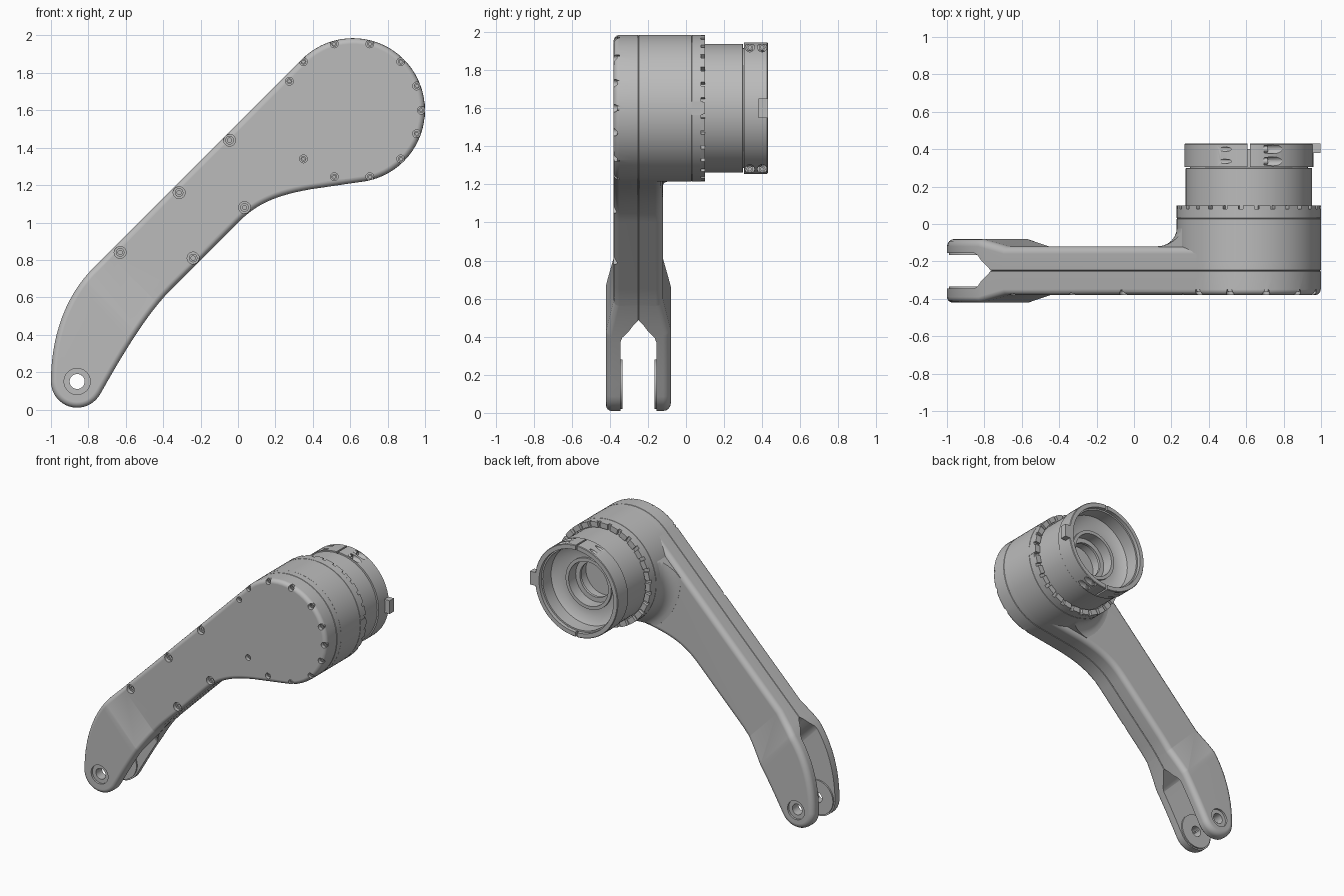
import bpy, bmesh
from math import sin, cos, radians, pi
from mathutils import Vector, Matrix
from mathutils.geometry import interpolate_bezier

if "Cube" in bpy.data.objects:
    bpy.data.objects.remove(bpy.data.objects["Cube"])

grey = bpy.data.materials.new("mid_grey")
grey.use_nodes = True
grey.diffuse_color = (0.5, 0.5, 0.5, 1)
grey.node_tree.nodes["Principled BSDF"].inputs["Base Color"].default_value = (0.5, 0.5, 0.5, 1)

HEAD, HEAD_R = (0.614, 1.60), 0.385
PIN, FOOT_R = (-0.86, 0.15), 0.14
SEAM = -0.25


def finish(name, bm):
    bmesh.ops.recalc_face_normals(bm, faces=bm.faces)
    mesh = bpy.data.meshes.new(name)
    bm.to_mesh(mesh)
    bm.free()
    mesh.materials.append(grey)
    ob = bpy.data.objects.new(name, mesh)
    bpy.context.collection.objects.link(ob)
    return ob


def lathe(name, profile, centres, steps=24, closed=False, turn=0):
    """Revolve (radius, depth) points about y at each (x, y, z) centre."""
    bm = bmesh.new()
    for c in centres:
        place = Matrix.Translation(c) @ Matrix.Rotation(turn, 4, 'Z')
        verts = [bm.verts.new((r, y, 0)) for r, y in profile]
        pairs = list(zip(verts, verts[1:]))
        if closed:
            pairs.append((verts[-1], verts[0]))
        edges = [bm.edges.new(p) for p in pairs]
        out = bmesh.ops.spin(bm, geom=verts + edges, cent=(0, 0, 0), axis=(0, 1, 0),
                             angle=2 * pi, steps=steps, use_duplicate=False)
        new = set(verts) | {v for e in bm.edges if not e.tag for v in e.verts}
        bmesh.ops.transform(bm, matrix=place, verts=list(new))
        for e in bm.edges:
            e.tag = True
    bmesh.ops.remove_doubles(bm, verts=bm.verts, dist=1e-4)
    return finish(name, bm)


def rod(name, r, y0, y1, centres, steps=24, turn=0):
    return lathe(name, [(0, y0), (r, y0), (r, y1), (0, y1)], centres, steps, False, turn)


def box(name, lo, hi):
    bm = bmesh.new()
    bmesh.ops.create_cube(bm, size=1)
    lo, hi = Vector(lo), Vector(hi)
    for v in bm.verts:
        v.co = Vector(a * b for a, b in zip(v.co, hi - lo)) + (lo + hi) / 2
    return finish(name, bm)


def boolean(ob, cutter, op='DIFFERENCE', keep=False):
    mod = ob.modifiers.new("cut", 'BOOLEAN')
    mod.operation, mod.object, mod.solver = op, cutter, 'EXACT'
    with bpy.context.temp_override(object=ob, active_object=ob, selected_objects=[ob]):
        bpy.ops.object.modifier_apply(modifier=mod.name)
    if not keep:
        bpy.data.objects.remove(cutter)


def arc(c, r, a0, a1, step):
    n = round(abs(a1 - a0) / step)
    angles = [radians(a0 + (a1 - a0) * i / n) for i in range(n + 1)]
    return [Vector((c[0] + r * cos(a), c[1] + r * sin(a))) for a in angles]


def bez(*p):
    return [v.to_2d() for v in interpolate_bezier(*[Vector((*q, 0)) for q in p], 14)]


def outline(inset=0):
    """Side profile of the whole arm, clockwise in x and z."""
    pts = arc(HEAD, HEAD_R, 135, -81, 6)
    pts += bez((0.39, 1.178), (0.2, 1.145), (0.1, 1.1), (0, 1))
    pts += bez((-0.35, 0.65), (-0.46, 0.54), (-0.57, 0.38), (-0.735, 0.085))
    pts += arc(PIN, FOOT_R, -36, -172, 8)
    pts += bez((-1, 0.15), (-1, 0.38), (-0.93, 0.59), (-0.79, 0.74))
    res = []
    for i, p in enumerate(pts):
        t = (pts[(i + 1) % len(pts)] - pts[i - 1]).normalized()
        res.append(p - inset * Vector((-t.y, t.x)))
    return res


def prism(y0, y1, inset=0):
    bm = bmesh.new()
    face = bm.faces.new([bm.verts.new((p.x, y0, p.y)) for p in outline(inset)])
    out = bmesh.ops.extrude_face_region(bm, geom=[face])
    moved = [g for g in out["geom"] if isinstance(g, bmesh.types.BMVert)]
    bmesh.ops.translate(bm, verts=moved, vec=(0, y1 - y0, 0))
    bmesh.ops.recalc_face_normals(bm, faces=bm.faces)
    return bm


def rim(bm, test):
    def mixed(e):
        a, b = (abs(f.normal.y) > 0.7 for f in e.link_faces)
        return a != b
    return [e for e in bm.edges if mixed(e) and all(test(v.co.y) for v in e.verts)]


WIDE, NARROW = -0.14, 0.14


def half_shell(name, outer, radius):
    """One half of the arm, thickened toward the fork and rounded on its rim."""
    bm = prism(SEAM, outer)
    side = 1 if outer > SEAM else -1
    for s in (WIDE, NARROW):
        bmesh.ops.bisect_plane(bm, geom=bm.verts[:] + bm.edges[:] + bm.faces[:],
                               plane_co=(s, 0, 0), plane_no=(1, 0, 1))
    for v in bm.verts:
        if abs(v.co.y - outer) < 1e-4:
            k = (NARROW - v.co.x - v.co.z) / (NARROW - WIDE)
            v.co.y += side * 0.04 * min(max(k, 0), 1)
    bm.normal_update()
    bmesh.ops.bevel(bm, geom=rim(bm, lambda y: abs(y - SEAM) > 0.05), offset=radius,
                    segments=4, profile=0.5, affect='EDGES')
    bm.normal_update()
    bmesh.ops.bevel(bm, geom=rim(bm, lambda y: abs(y - SEAM) < 1e-4), offset=0.003,
                    segments=1, affect='EDGES')
    return finish(name, bm)


def at(points, y=0):
    return [(x, y, z) for x, z in points]


front = half_shell("front_cover", -0.38, 0.03)
back = half_shell("back_housing", -0.12, 0.04)

# Fork slot, running along the arm and ending in a pointed arch
half = [(-1.2, 0.095), (-0.14, 0.095), (-0.11, 0.085), (-0.07, 0.05), (-0.03, 0.025)]
shape = half + [(0, 0)] + [(u, -w) for u, w in reversed(half)]
along, across = Vector((1, 0, 1)).normalized(), Vector((1, 0, -1)).normalized()
bm = bmesh.new()
face = bm.faces.new([bm.verts.new(along * u + Vector((0, SEAM + w, 0)) - across * 1.5) for u, w in shape])
out = bmesh.ops.extrude_face_region(bm, geom=[face])
bmesh.ops.translate(bm, vec=across * 3,
                    verts=[g for g in out["geom"] if isinstance(g, bmesh.types.BMVert)])
slot = finish("slot_cutter", bm)
boolean(front, slot, keep=True)
boolean(back, slot)

# Pin bores with shallow outer recesses and inner washers
for ob, side in ((front, -1), (back, 1)):
    boolean(ob, rod("bore_cutter", 0.04, -0.6, 0.1, at([PIN]), 32))
    a, b = sorted((SEAM + side * 0.155, SEAM + side * 0.3))
    boolean(ob, rod("recess_cutter", 0.07, a, b, at([PIN]), 32))
    a, b = SEAM + side * 0.084, SEAM + side * 0.1
    lathe("fork_washer", [(0.04, a), (0.13, a), (0.13, b), (0.04, b)], at([PIN], 0), 40, True)

# Cover screws set into counterbores around the rim
small = [(0.35, 1.86), (0.515, 1.955), (0.705, 1.955), (0.87, 1.86), (0.955, 1.73), (0.98, 1.6),
         (0.955, 1.475), (0.87, 1.34), (0.705, 1.245), (0.515, 1.245), (0.35, 1.34), (0.275, 1.755)]
large = [(-0.045, 1.44), (-0.315, 1.16), (-0.63, 0.84), (0.035, 1.08), (-0.24, 0.81)]


def screw(r, top, bottom):
    d = top + (bottom - top) * 0.4
    return [(0, d), (r * 0.5, d), (r * 0.5, top), (r, top), (r, bottom), (0, bottom)]


for label, spots, r in (("small", small, 0.021), ("large", large, 0.032)):
    boolean(front, rod("screw_cutter", r, -0.5, -0.35, at(spots), 20))
    lathe(label + "_cover_screws", screw(r * 0.72, -0.362, -0.34), at(spots), 16)

# Round head, with a flared fillet clipped to the arm
centre = at([HEAD])
R = HEAD_R + 0.0005
lathe("head_drum", [(0, -0.2), (R, -0.2), (R, 0.028), (R - 0.004, 0.03), (R, 0.032),
                    (R, 0.08), (0, 0.08)], centre, 72)
curve = [(0.485 - 0.1 * cos(radians(a)), -0.019 - 0.1 * sin(radians(a))) for a in range(0, 91, 15)]
flare = lathe("head_fillet", [(0, -0.019)] + curve + [(0.485, -0.2), (0, -0.2)], centre, 72)
boolean(flare, finish("outline_cutter", prism(-0.3, 0.2, 0.03)), 'INTERSECT')

# Castellated ring on the back of the head
teeth = 28
bm = bmesh.new()
for i in range(teeth):
    mid, step = 360 * i / teeth, 360 / teeth * 0.36
    sector = arc(HEAD, R, mid - step, mid + step, 4) + arc(HEAD, 0.345, mid + step, mid - step, 4)
    rings = [[bm.verts.new((p.x, y, p.y)) for p in sector] for y in (0.075, 0.1)]
    for ring in rings:
        bm.faces.new(ring)
    for j in range(len(sector)):
        bm.faces.new((rings[0][j - 1], rings[0][j], rings[1][j], rings[1][j - 1]))
finish("castellated_ring", bm)
box("head_index_plate", (0.98, 0.03, 1.565), (1.0, 0.09, 1.635))

# Sleeve with a stepped bore
lathe("sleeve", [(0, 0.05), (0.338, 0.05), (0.338, 0.298), (0.315, 0.3), (0.315, 0.4), (0.3, 0.4),
                 (0.3, 0.3), (0.25, 0.27), (0.19, 0.27), (0.19, 0.285), (0.165, 0.285), (0.165, 0.2),
                 (0.13, 0.2), (0.13, 0.18), (0.15, 0.18), (0.15, 0.1), (0, 0.1)], centre, 72)

# Split clamp with cross screws and a side tab
clamp = lathe("split_clamp", [(0.316, 0.305), (0.345, 0.305), (0.345, 0.426), (0.341, 0.43),
                              (0.31, 0.43), (0.31, 0.402), (0.316, 0.402)], centre, 72, True)
x, z = HEAD
boolean(clamp, box("gap_cutter", (x - 0.006, 0.2, z - 0.5), (x + 0.006, 0.5, z + 0.5)))
bolts = [(x, y, z + s * 0.32) for y in (0.335, 0.4) for s in (-1, 1)]
boolean(clamp, rod("bolt_cutter", 0.024, 0.08, 0.4, bolts, 20, -pi / 2))
boolean(clamp, rod("bolt_end_cutter", 0.012, -0.4, -0.08, bolts, 16, -pi / 2))
lathe("clamp_bolts", screw(0.017, 0.1, 0.06), bolts, 16, False, -pi / 2)
box("clamp_tab", (0.94, 0.38, 1.55), (0.998, 0.43, 1.65))

# Smooth rounded surfaces while keeping crisp edges
for ob in bpy.context.scene.objects:
    ob.select_set(ob.type == 'MESH')
bpy.context.view_layer.objects.active = front
bpy.ops.object.shade_smooth_by_angle(angle=radians(32))
for ob in (front, back, flare):
    ob.modifiers.new("even_shading", 'WEIGHTED_NORMAL').keep_sharp = True
